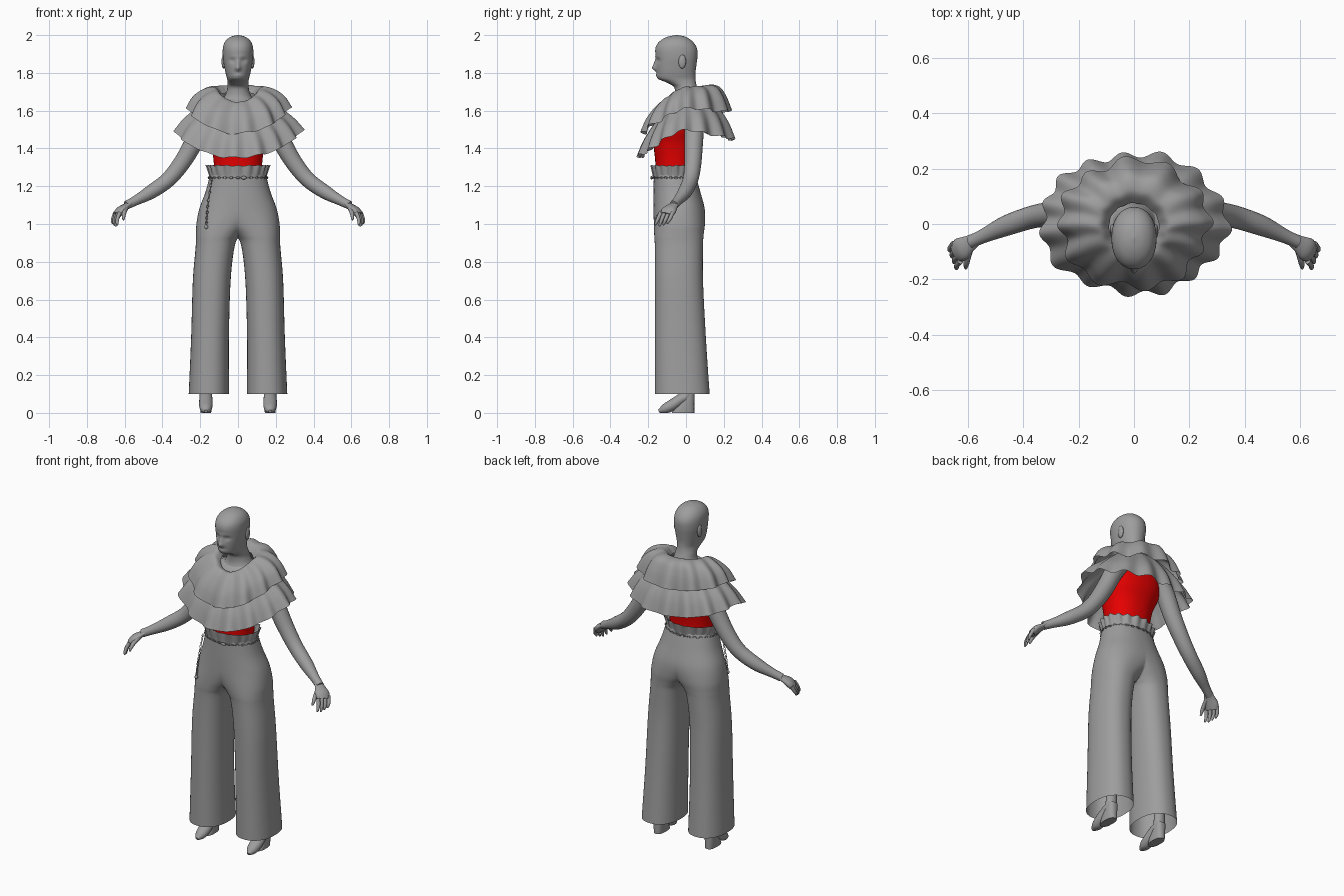
import bpy, bmesh
from math import sin, cos, pi, exp, copysign
from mathutils import Vector

if "Cube" in bpy.data.objects:
    bpy.data.objects.remove(bpy.data.objects["Cube"], do_unlink=True)


def material(name, rgb):
    m = bpy.data.materials.new(name)
    m.use_nodes = True
    m.diffuse_color = (*rgb, 1)
    m.node_tree.nodes["Principled BSDF"].inputs["Base Color"].default_value = (*rgb, 1)
    return m


GREY = material("plain grey", (0.34, 0.34, 0.34))
RED = material("bright red", (0.8, 0.0, 0.0))


def spline(keys, steps):
    """Smooth curve through tuples of any length."""
    out = []
    last = len(keys) - 1
    for i in range(last):
        p0, p1, p2, p3 = (keys[min(max(i + k, 0), last)] for k in (-1, 0, 1, 2))
        for s in range(steps):
            t = s / steps
            out.append([b + 0.5 * t * (c - a + t * (2*a - 5*b + 4*c - d + t * (3*(b - c) + d - a)))
                        for a, b, c, d in zip(p0, p1, p2, p3)])
    return out + [list(keys[-1])]


def skin(bm, rings, caps=False, wrap=False):
    """Join closed rings of points with quads."""
    rows = [[bm.verts.new(p) for p in r] for r in rings]
    n = len(rows[0])
    for a, b in zip(rows, rows[1:] + rows[:1] if wrap else rows[1:]):
        for i in range(n):
            j = (i + 1) % n
            bm.faces.new((a[i], a[j], b[j], b[i]))
    if caps:
        bm.faces.new(rows[0])
        bm.faces.new(rows[-1])


def finish(name, bm, mats=(GREY,), mirror=False, angle=50):
    bmesh.ops.recalc_face_normals(bm, faces=bm.faces)
    me = bpy.data.meshes.new(name)
    bm.to_mesh(me)
    bm.free()
    ob = bpy.data.objects.new(name, me)
    bpy.context.collection.objects.link(ob)
    for m in mats:
        me.materials.append(m)
    bpy.ops.object.select_all(action='DESELECT')
    ob.select_set(True)
    bpy.context.view_layer.objects.active = ob
    bpy.ops.object.shade_smooth_by_angle(angle=angle * pi / 180)
    if mirror:
        ob.modifiers.new("Mirror", 'MIRROR')


def oval(z, cx, rx, yf, yb, n=48, e=1.0):
    """Horizontal ring between a front and a back y."""
    pw = lambda v: copysign(abs(v) ** e, v)
    angles = [2 * pi * i / n for i in range(n)]
    return [Vector((cx + rx * pw(cos(a)), (yf + yb) / 2 + (yb - yf) / 2 * pw(sin(a)), z))
            for a in angles]


def tube(bm, keys, ref=(0, 1, 0), flat=1.0, n=16, steps=5):
    """Round limb along (x, y, z, radius) keys; ref is the wide direction."""
    pts = spline(keys, steps)
    pos = [Vector(p[:3]) for p in pts]
    rings = []
    for i, p in enumerate(pts):
        t = (pos[min(i + 1, len(pos) - 1)] - pos[max(i - 1, 0)]).normalized()
        u = Vector(ref)
        u = (u - t * u.dot(t)).normalized()
        v = t.cross(u) * flat
        rings.append([pos[i] + p[3] * (u * cos(2*pi*k/n) + v * sin(2*pi*k/n)) for k in range(n)])
    skin(bm, rings, caps=True)


def ball(bm, centre, size):
    vs = bmesh.ops.create_uvsphere(bm, u_segments=16, v_segments=10, radius=1)["verts"]
    for v in vs:
        v.co = Vector(c + s * q for c, s, q in zip(centre, size, v.co))


def ruffle(name, keys, folds, amp, phase, n=192):
    """Gathered frill: keys are (rx, y front, y back, z front, z side, z back)."""
    rows = spline(keys, 6)
    rings = []
    for j, (rx, yf, yb, zf, zs, zb) in enumerate(rows):
        t = .08 + .92 * (j / (len(rows) - 1)) ** 1.4
        ring = []
        for i in range(n):
            a = 2 * pi * i / n
            w = amp * t * (sin(folds * a + phase + 0.9 * sin(2 * a + phase)) + 0.5 * sin(5 * a + phase))
            s = sin(a)
            z = zs + ((zf if s < 0 else zb) - zs) * abs(s) ** 1.5
            ring.append((cos(a) * (rx + w), (yf + yb) / 2 + s * ((yb - yf) / 2 + w), z + 0.4 * w))
        rings.append(ring)
    bm = bmesh.new()
    skin(bm, rings)
    finish(name, bm, angle=70)


# Head and neck, with the face raised and sunk by soft bumps
head_keys = [(1.62, .12, -.085, .09), (1.665, .078, -.062, .078), (1.70, .061, -.058, .068),
             (1.728, .056, -.066, .058), (1.748, .055, -.10, .053), (1.77, .058, -.146, .05),
             (1.80, .066, -.155, .05), (1.84, .074, -.158, .055), (1.88, .08, -.159, .06),
             (1.92, .081, -.163, .06), (1.95, .076, -.154, .048), (1.975, .061, -.13, .025),
             (1.992, .036, -.095, -.005), (2.0, .004, -.055, -.045)]
bumps = [(0, 1.825, .015, .015, .02), (0, 1.85, .011, .02, .011), (0, 1.885, .05, .012, .003),
         (0, 1.788, .022, .009, .005), (0, 1.768, .02, .012, .004),
         (.032, 1.866, .017, .014, -.008), (-.032, 1.866, .017, .014, -.008)]
rings = []
for z, hw, yf, yb in spline(head_keys, 7):
    ring = oval(z, 0, hw, yf, yb, 80, .93)
    for p in ring:
        front = max(0, ((yf + yb) / 2 - p.y) / (yb - yf) * 2)
        p.y -= front * sum(h * exp(-((p.x - x) / sx) ** 2 - ((z - bz) / sz) ** 2)
                           for x, bz, sx, sz, h in bumps)
    rings.append(ring)
bm = bmesh.new()
skin(bm, rings, caps=True)
finish("head", bm, angle=85)

bm = bmesh.new()
ball(bm, (.077, -.02, 1.86), (.010, .02, .037))
finish("ears", bm, mirror=True)

# Torso: red top widening to the armpits, bare at the base of the neck
torso_keys = [(1.22, .128, -.163, .04), (1.32, .128, -.162, .045), (1.42, .143, -.172, .062),
              (1.50, .172, -.175, .088), (1.57, .178, -.135, .092), (1.64, .125, -.085, .085),
              (1.67, .07, -.05, .07)]
bm = bmesh.new()
skin(bm, [oval(z, 0, rx, f, b, e=.9) for z, rx, f, b in spline(torso_keys, 6)], caps=True)
for f in bm.faces:
    f.material_index = 1 if f.calc_center_median().z < 1.6 else 0
finish("torso", bm, (GREY, RED))

# Arms
bm = bmesh.new()
tube(bm, [(.13, .05, 1.60, .045), (.18, .046, 1.54, .051), (.24, .04, 1.42, .049),
          (.30, .036, 1.32, .045), (.37, .024, 1.235, .041), (.46, -.006, 1.17, .037),
          (.54, -.042, 1.125, .026), (.59, -.065, 1.10, .023)], n=24)
finish("arms", bm, mirror=True)

# Hands: flat palm, four fingers, thumb
bm = bmesh.new()
tube(bm, [(.57, -.055, 1.112, .024), (.593, -.07, 1.095, .03), (.622, -.09, 1.072, .042),
          (.64, -.103, 1.048, .037)], ref=(.37, .93, 0), flat=.5)
for i in range(4):
    x, y = .626 + .008 * i, -.134 + .021 * i
    tip = .988 + .006 * abs(i - 1)
    tube(bm, [(x, y, 1.06, .011), (x + .012, y - .014, 1.028, .010),
              (x + .014, y - .024, tip + .012, .008), (x + .012, y - .028, tip, .004)], n=10, steps=4)
tube(bm, [(.59, -.08, 1.092, .014), (.6, -.12, 1.068, .012), (.605, -.146, 1.045, .010),
          (.607, -.16, 1.022, .005)], ref=(1, 0, 0), n=10, steps=4)
finish("hands", bm, mirror=True)

# Two-tier ruffled cape
ruffle("cape_upper_tier", [(.09, -.095, .075, 1.64, 1.685, 1.70), (.125, -.125, .115, 1.645, 1.725, 1.735),
                           (.185, -.165, .17, 1.61, 1.71, 1.725), (.235, -.205, .205, 1.55, 1.67, 1.67),
                           (.268, -.232, .23, 1.48, 1.61, 1.595)], 12, .014, 0.7)
ruffle("cape_lower_tier", [(.16, -.14, .13, 1.57, 1.67, 1.67), (.23, -.185, .185, 1.5, 1.61, 1.6),
                           (.29, -.222, .225, 1.43, 1.555, 1.53),
                           (.335, -.25, .253, 1.35, 1.495, 1.445)], 15, .013, 2.0)

# Wide trousers: one leg cut at the middle plane, then mirrored
leg_keys = [(.10, .154, .107, -.165, .125), (.40, .148, .1, -.165, .105), (.70, .139, .1, -.165, .09),
            (.88, .121, .103, -.165, .09), (.94, .105, .117, -.168, .093), (1.0, .07, .15, -.17, .1),
            (1.08, .018, .187, -.172, .099), (1.17, 0, .172, -.172, .076), (1.26, 0, .148, -.17, .05)]
bm = bmesh.new()
skin(bm, [oval(z, cx, rx, f, b, 72, .88) for z, cx, rx, f, b in spline(leg_keys, 7)])
bmesh.ops.bisect_plane(bm, geom=bm.verts[:] + bm.edges[:] + bm.faces[:], dist=1e-5,
                       plane_co=(0, 0, 0), plane_no=(1, 0, 0), clear_inner=True)
finish("trousers", bm, mirror=True)

# Gathered waist frill
ruffle("waist_frill", [(.149, -.172, .052, 1.235, 1.235, 1.235), (.152, -.176, .055, 1.26, 1.26, 1.26),
                       (.166, -.186, .066, 1.31, 1.31, 1.31)], 19, .006, 0.0)

# Ankles, shoes and heels
bm = bmesh.new()
tube(bm, [(.17, .02, .40, .042), (.17, .012, .2, .032), (.17, .008, .10, .033), (.17, -.03, .07, .035),
          (.17, -.075, .04, .036), (.17, -.115, .02, .029), (.17, -.145, .009, .009)],
     ref=(1, 0, 0), flat=.85, n=20)
skin(bm, [oval(z, .17, w, f, .044, 20, .8) for z, w, f in
          ((0, .028, -.075), (.03, .03, -.06), (.06, .03, -.035), (.1, .031, -.015))], caps=True)
for v in bm.verts:
    v.co.z = max(v.co.z, 0)
finish("feet", bm, mirror=True)


# Chain belt with a hanging end
def chain(bm, path, size=.009, wire=.002):
    for i, (p, q) in enumerate(zip(path, path[1:])):
        p, q = Vector(p), Vector(q)
        t = (q - p).normalized()
        side = t.cross((1, 0, 0) if abs(t.z) > .7 else (0, 0, 1)).normalized()
        u = side if i % 2 else t.cross(side)
        w = t.cross(u)
        rings = []
        for k in range(10):
            a = 2 * pi * k / 10
            d = t * cos(a) + u * (.6 * sin(a))
            rings.append([(p + q) / 2 + d * (size + wire * cos(b)) + w * (wire * sin(b))
                          for b in (2 * pi * m / 5 for m in range(5))])
        skin(bm, rings, wrap=True)


loop = oval(1.245, 0, .156, -.18, .06, 54)
bm = bmesh.new()
chain(bm, loop + loop[:1])
chain(bm, spline([(-.138, -.135, 1.24), (-.16, -.145, 1.1), (-.167, -.155, .995)], 8))
ball(bm, (-.168, -.156, .985), (.01, .008, .012))
ball(bm, (.03, -.182, 1.245), (.015, .006, .009))
finish("chain_belt", bm)
